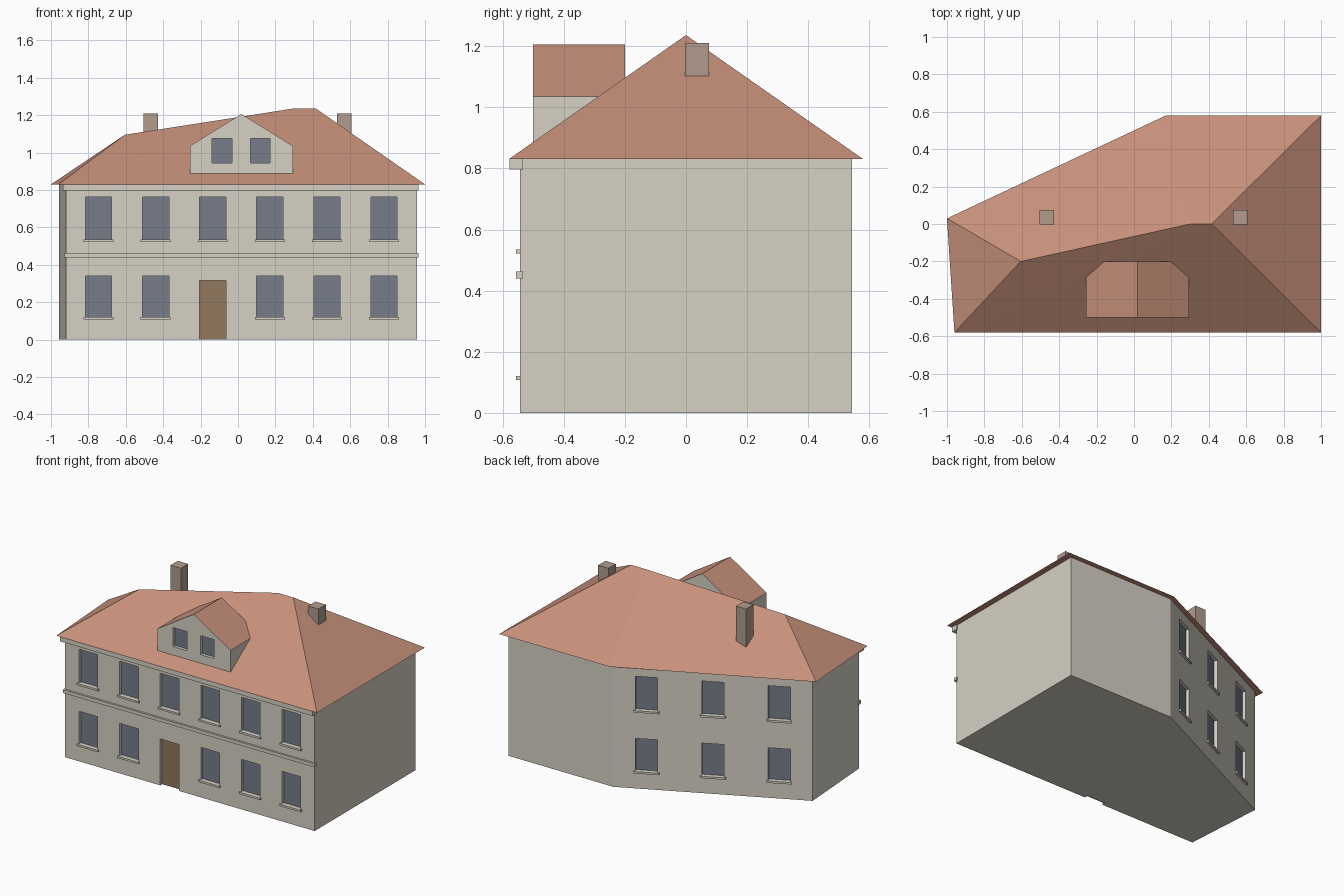
import bpy
import bmesh
from mathutils import Matrix, Vector

cube = bpy.data.objects.get("Cube")
if cube:
    bpy.data.objects.remove(cube, do_unlink=True)


def material(name, srgb):
    lin = [((c / 255 + 0.055) / 1.055) ** 2.4 for c in srgb] + [1.0]
    m = bpy.data.materials.new(name)
    m.use_nodes = True
    m.diffuse_color = lin
    bsdf = next(n for n in m.node_tree.nodes if n.type == 'BSDF_PRINCIPLED')
    bsdf.inputs["Base Color"].default_value = lin
    bsdf.inputs["Roughness"].default_value = 0.9
    return m


PLASTER = material("cream plaster", (214, 209, 196))
TILE = material("terracotta tile", (198, 144, 122))
GLASS = material("blue grey glass", (118, 124, 138))
WOOD = material("brown wood", (145, 120, 95))
BRICK = material("chimney brick", (178, 156, 143))


def mesh_object(name, verts, faces, *mats):
    bm = bmesh.new()
    vs = [bm.verts.new(v) for v in verts]
    for f in faces:
        bm.faces.new([vs[i] for i in f])
    bmesh.ops.recalc_face_normals(bm, faces=bm.faces)
    me = bpy.data.meshes.new(name)
    bm.to_mesh(me)
    bm.free()
    for m in mats:
        me.materials.append(m)
    ob = bpy.data.objects.new(name, me)
    bpy.context.collection.objects.link(ob)
    return ob


def prism(name, base, offset, mat):
    """Extrude a planar outline along an offset vector."""
    n = len(base)
    pts = [Vector(p) for p in base]
    verts = pts + [p + Vector(offset) for p in pts]
    faces = [range(n), range(n, 2 * n)]
    faces += [(i, (i + 1) % n, (i + 1) % n + n, i + n) for i in range(n)]
    return mesh_object(name, verts, faces, mat)


def box(name, x, y, z, mat, frame=Matrix.Identity(4)):
    """Box from (min, max) ranges, placed in a wall frame."""
    base = [(x[0], y[0], z[0]), (x[1], y[0], z[0]), (x[1], y[1], z[0]), (x[0], y[1], z[0])]
    ob = prism(name, base, (0, 0, z[1] - z[0]), mat)
    ob.data.transform(frame)
    return ob


def cut(target, cutter):
    mod = target.modifiers.new("recess", 'BOOLEAN')
    mod.operation = 'DIFFERENCE'
    mod.solver = 'EXACT'
    mod.object = cutter
    bpy.context.view_layer.objects.active = target
    bpy.ops.object.modifier_apply(modifier=mod.name)
    bpy.data.objects.remove(cutter, do_unlink=True)


DEPTH = 0.025


def opening(name, target, x, z, mat, frame, sill=True):
    """Recess with a pane at its back; x runs along the wall, y inward."""
    low = z[0] - 0.1 if z[0] == 0 else z[0]
    cut(target, box("cutter", x, (-0.1, DEPTH), (low, z[1]), PLASTER, frame))
    box(name, x, (DEPTH - 0.004, DEPTH + 0.004), z, mat, frame)
    if sill:
        box(name + "_sill", (x[0] - 0.01, x[1] + 0.01), (-0.013, 0.01),
            (z[0] - 0.012, z[0] + 0.001), PLASTER, frame)


# Wall body with a bent back
EAVE = 0.83
corner_a, corner_b = (0.167, 0.543), (-0.957, 0.006)
plan = [(-0.92, -0.543), (0.957, -0.543), (0.957, 0.543), corner_a, corner_b]
walls = prism("walls", [(x, y, 0) for x, y in plan], (0, 0, EAVE), PLASTER)

# Wall frames: front, slanted back
front = Matrix.Translation((0, -0.543, 0))
start = Vector((*corner_a, 0))
run = Vector((*corner_b, 0)) - start
u = run.normalized()
inward = Vector((0, 0, 1)).cross(u)
back = Matrix((u, inward, (0, 0, 1))).transposed().to_4x4()
back.translation = start

# Windows and door
HALF = 0.07
FLOORS = {"lower": (0.119, 0.34), "upper": (0.533, 0.762)}
for floor, z in FLOORS.items():
    for i in range(6):
        c = -0.745 + 0.305 * i
        if floor == "lower" and i == 2:
            opening("door", walls, (c - HALF, c + HALF), (0, 0.315), WOOD, front, sill=False)
        else:
            opening(f"front_window_{floor}_{i}", walls, (c - HALF, c + HALF), z, GLASS, front)
    for i in range(3):
        c = run.length * (i + 0.5) / 3
        opening(f"back_window_{floor}_{i}", walls, (c - HALF, c + HALF), z, GLASS, back)

# Front mouldings
box("belt_course", (-0.928, 0.965), (-0.013, 0.01), (0.44, 0.463), PLASTER, front)
box("cornice", (-0.935, 0.965), (-0.034, 0.01), (0.797, EAVE), PLASTER, front)

# Hipped roof: five eave corners and three ridge points
eaves = [(-0.96, -0.58), (1, -0.58), (1, 0.58), (0.17, 0.58), (-1, 0.03)]
ridge = [(-0.605, -0.2, 1.095), (0.30, 0, 1.236), (0.415, 0, 1.236)]
mesh_object("roof", [(x, y, EAVE) for x, y in eaves] + ridge,
            [(0, 1, 7, 6), (0, 6, 5), (1, 2, 7), (2, 3, 6, 7), (3, 4, 5, 6), (4, 0, 5),
             (0, 1, 2, 3, 4)], TILE)

# Gabled dormer, tiled on its upward faces
x0, x1, mid = -0.257, 0.294, 0.018
outline = [(x0, 0.887), (x1, 0.887), (x1, 1.035), (mid, 1.206), (x0, 1.035)]
dormer = prism("dormer", [(x, -0.5, z) for x, z in outline], (0, 0.3, 0), PLASTER)
dormer_front = Matrix.Translation((0, -0.5, 0))
for side, x in (("right", (-0.139, -0.032)), ("left", (0.067, 0.171))):
    opening(f"dormer_window_{side}", dormer, x, (0.945, 1.074), GLASS, dormer_front, sill=False)
dormer.data.materials.append(TILE)
for face in dormer.data.polygons:
    if face.normal.z > 0.3 and face.center.z > 1.0:
        face.material_index = 1

# Chimneys
box("chimney_right", (-0.505, -0.428), (-0.003, 0.075), (0.88, 1.21), BRICK)
box("chimney_left", (0.53, 0.608), (-0.003, 0.075), (1.05, 1.21), BRICK)
